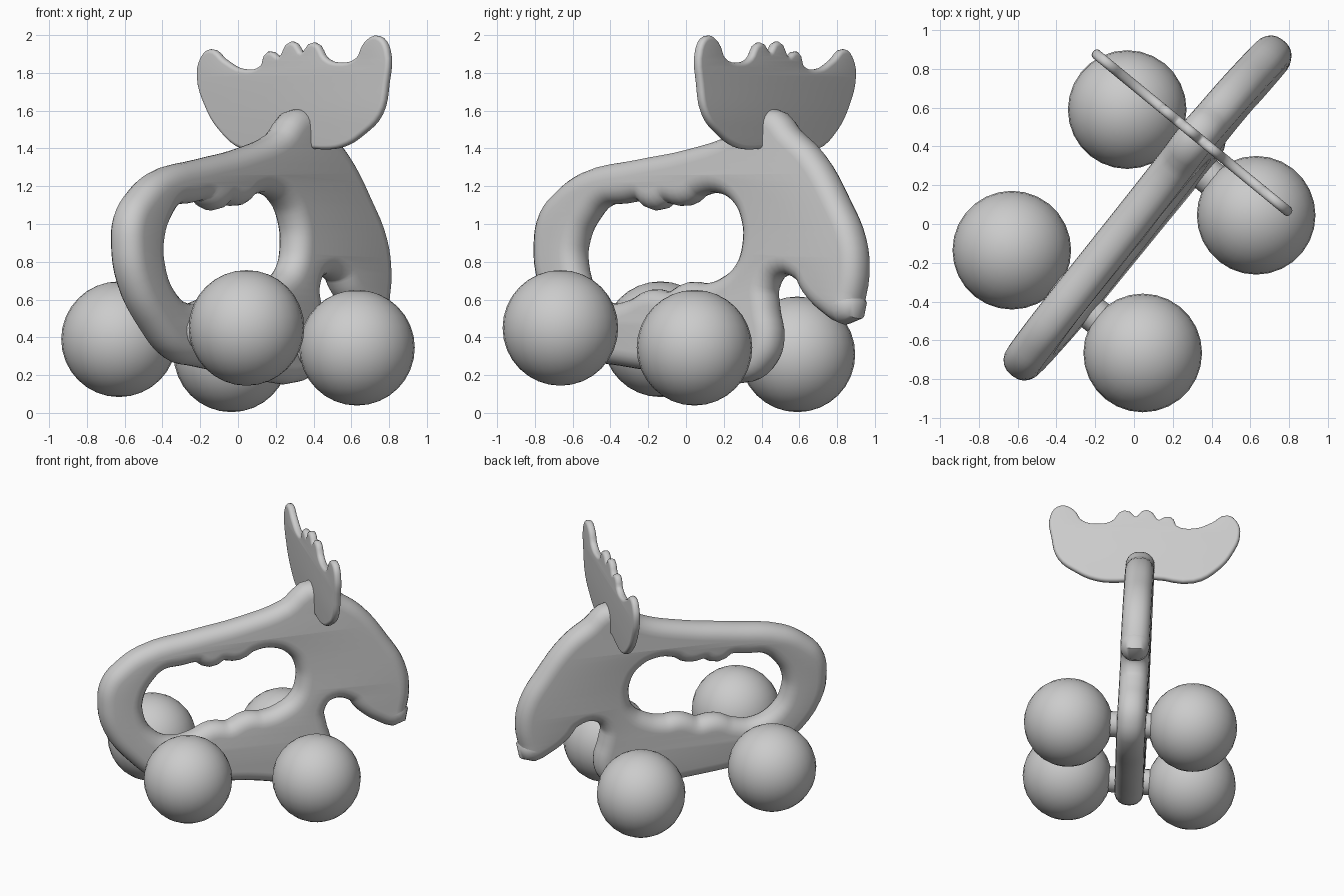
import bpy
import bmesh
from mathutils import Matrix, Vector

cube = bpy.data.objects.get("Cube")
if cube:
    bpy.data.objects.remove(cube, do_unlink=True)

grey = bpy.data.materials.new("plain grey")
grey.use_nodes = True
tone = (0.6, 0.6, 0.6, 1)
grey.diffuse_color = tone
grey.node_tree.nodes["Principled BSDF"].inputs["Base Color"].default_value = tone


def finish(obj, name, angle=0.9):
    obj.name = name
    obj.data.materials.clear()
    obj.data.materials.append(grey)
    bpy.ops.object.select_all(action="DESELECT")
    obj.select_set(True)
    bpy.context.view_layer.objects.active = obj
    bpy.ops.object.shade_smooth_by_angle(angle=angle)


def inset(points, r):
    """Move a closed outline inward by r (outward when r is negative)."""
    pts = [Vector(p) for p in points]
    area = sum(a.x * b.y - b.x * a.y for a, b in zip(pts, pts[1:] + pts[:1]))
    side = 1 if area > 0 else -1
    result = []
    for i, p in enumerate(pts):
        t = (pts[(i + 1) % len(pts)] - pts[i - 1]).normalized()
        result.append(p + Vector((-t.y, t.x)) * side * r)
    return result


def plate(name, outlines, r, flat, direction, up, origin):
    """Rounded plate; each outline is given as seen along one world axis."""
    curve = bpy.data.curves.new(name, "CURVE")
    curve.dimensions = "2D"
    curve.fill_mode = "BOTH"
    curve.bevel_depth = r
    curve.bevel_resolution = 4
    curve.extrude = flat
    curve.resolution_u = 4
    x_axis = Vector(direction)
    stretch = x_axis.length
    x_axis.normalize()
    for k, outline in enumerate(outlines):
        pts = inset(outline, r if k == 0 else -r)
        spline = curve.splines.new("BEZIER")
        spline.bezier_points.add(len(pts) - 1)
        spline.use_cyclic_u = True
        for bp, p in zip(spline.bezier_points, pts):
            bp.co = (p.x * stretch, p.y, 0)
            bp.handle_left_type = bp.handle_right_type = "AUTO"
    obj = bpy.data.objects.new(name, curve)
    bpy.context.collection.objects.link(obj)
    y_axis = Vector(up)
    m = Matrix((x_axis, y_axis, x_axis.cross(y_axis).normalized())).transposed().to_4x4()
    m.translation = origin
    bpy.ops.object.select_all(action="DESELECT")
    obj.select_set(True)
    bpy.context.view_layer.objects.active = obj
    bpy.ops.object.convert(target="MESH")
    obj = bpy.context.object
    obj.data.transform(m)
    bm = bmesh.new()
    bm.from_mesh(obj.data)
    bmesh.ops.remove_doubles(bm, verts=bm.verts, dist=0.0005)
    bmesh.ops.recalc_face_normals(bm, faces=bm.faces)
    bm.to_mesh(obj.data)
    bm.free()
    finish(obj, name)


# Body, head and snout with the grip opening
body = [
    (-.8, .9), (-.77, 1.05), (-.685, 1.165), (-.54, 1.27), (-.25, 1.34),
    (.02, 1.395), (.26, 1.48), (.45, 1.61), (.6, 1.5), (.73, 1.37),
    (.865, 1.13), (.95, .92), (.965, .73), (.935, .55), (.865, .48),
    (.73, .53), (.63, .63), (.585, .71), (.535, .73), (.49, .665),
    (.495, .55), (.515, .39), (.47, .26), (.335, .165), (0, .2),
    (-.35, .25), (-.5, .29), (-.645, .44), (-.775, .68)]
grip = [
    (-.52, .8), (-.51, .92), (-.455, 1.035), (-.395, 1.1), (-.31, 1.11),
    (-.23, 1.12), (-.16, 1.075), (-.08, 1.11), (.02, 1.1), (.1, 1.15),
    (.19, 1.16), (.26, 1.11), (.3, 1.02), (.305, .89), (.27, .78),
    (.2, .715), (.11, .685), (.02, .69), (-.08, .64), (-.18, .65),
    (-.28, .6), (-.38, .58), (-.47, .65)]
plate("body", [body, grip], .09, .01, (.807, 1, 0), (-.063, 0, 1), (.055, 0, 0))

# Broad antlers with a toothed upper edge
antlers = [
    (-.215, 1.775), (-.2, 1.87), (-.14, 1.925), (-.06, 1.87), (.035, 1.82),
    (.125, 1.84), (.16, 1.91), (.22, 1.885), (.285, 1.965), (.345, 1.91),
    (.41, 1.96), (.475, 1.88), (.535, 1.855), (.63, 1.88), (.675, 1.965),
    (.75, 1.995), (.805, 1.925), (.8, 1.74), (.765, 1.58), (.67, 1.475),
    (.565, 1.41), (.45, 1.395), (.25, 1.42), (.035, 1.395), (-.1, 1.5),
    (-.175, 1.63)]
plate("antlers", [antlers], .022, .004, (1, -.82, 0), (0, 0, 1), (0, .716, 0))

# Ball wheels in pairs, each pair joined by an axle
pairs = {
    "rear": (Vector((-.63, -.135, .39)), Vector((.045, -.665, .45))),
    "front": (Vector((-.035, .59, .31)), Vector((.63, .045, .345)))}
for end, (right, left) in pairs.items():
    for side, centre in (("right", right), ("left", left)):
        bpy.ops.mesh.primitive_uv_sphere_add(
            segments=28, ring_count=16, radius=.306, location=centre)
        finish(bpy.context.object, f"{end}_{side}_wheel")
    span = left - right
    bpy.ops.mesh.primitive_cylinder_add(
        vertices=16, radius=.09, depth=span.length - .3,
        location=(left + right) / 2, rotation=span.to_track_quat("Z", "Y").to_euler())
    finish(bpy.context.object, f"{end}_axle")
